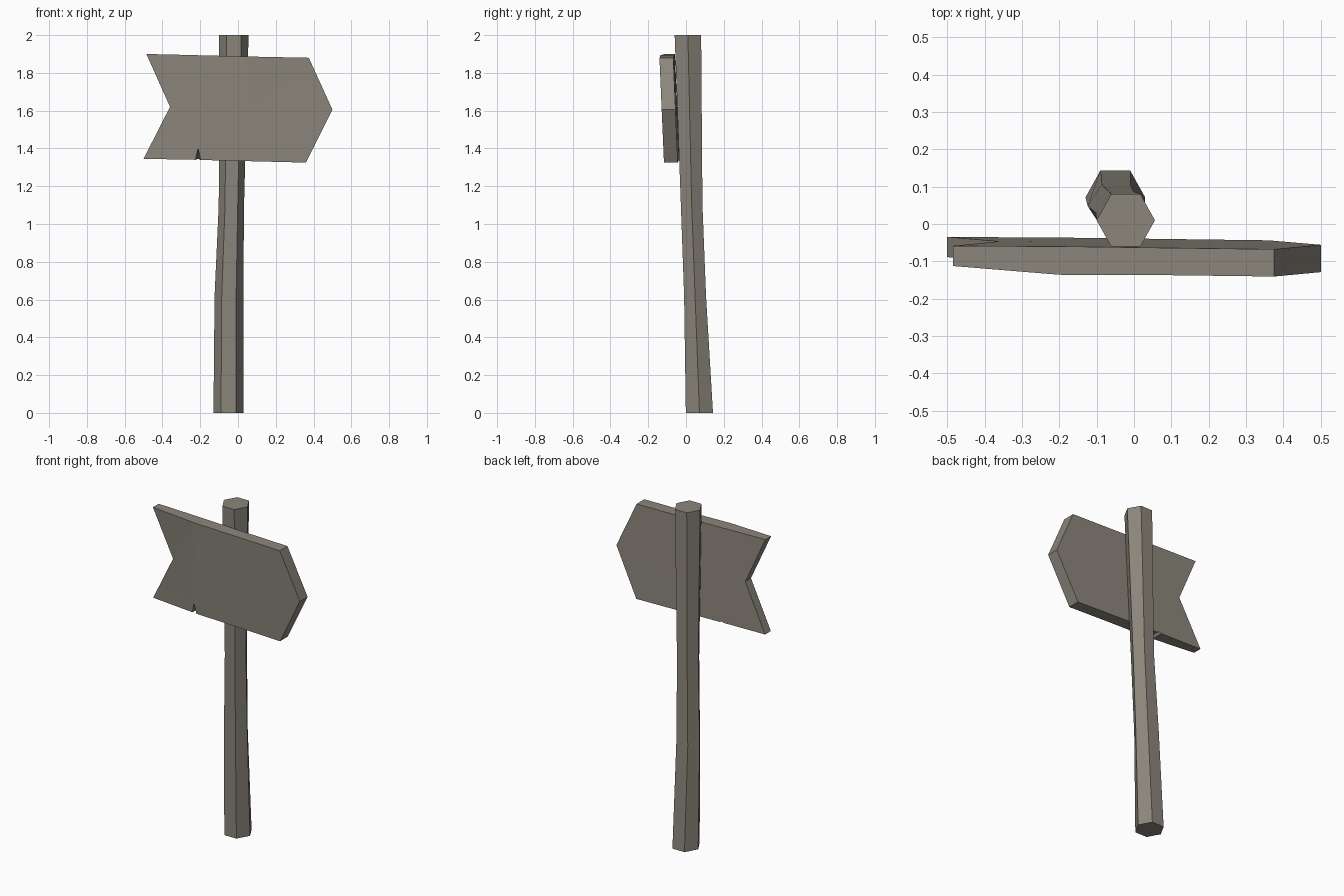
import bpy, bmesh, math

if "Cube" in bpy.data.objects:
    bpy.data.objects.remove(bpy.data.objects["Cube"])

# Weathered wood colour
wood = bpy.data.materials.new("weathered_wood")
wood.diffuse_color = (0.26, 0.24, 0.20, 1.0)
wood.use_nodes = True
wood.node_tree.nodes["Principled BSDF"].inputs["Base Color"].default_value = wood.diffuse_color


def finish(bm, name, angle):
    bmesh.ops.recalc_face_normals(bm, faces=bm.faces)
    me = bpy.data.meshes.new(name)
    bm.to_mesh(me)
    bm.free()
    me.materials.append(wood)
    ob = bpy.data.objects.new(name, me)
    bpy.context.collection.objects.link(ob)
    bpy.ops.object.select_all(action='DESELECT')
    ob.select_set(True)
    bpy.context.view_layer.objects.active = ob
    bpy.ops.object.shade_smooth_by_angle(angle=math.radians(angle))
    return ob


# Post: crooked six-sided pole lofted through rings (z, centre x, centre y, x radius, y radius)
rings = [(0.0, -0.050, 0.071, 0.080, 0.083),
         (0.62, -0.048, 0.048, 0.076, 0.067),
         (1.10, -0.035, 0.030, 0.067, 0.066),
         (2.0, -0.022, 0.010, 0.078, 0.081)]
bm = bmesh.new()
loops = []
for z, cx, cy, rx, ry in rings:
    loops.append([bm.verts.new((cx + rx * math.cos(i * math.pi / 3),
                                cy + ry * math.sin(i * math.pi / 3), z)) for i in range(6)])
for a, b in zip(loops, loops[1:]):
    for i in range(6):
        j = (i + 1) % 6
        bm.faces.new((a[i], a[j], b[j], b[i]))
bm.faces.new(loops[0])
bm.faces.new(loops[-1])
finish(bm, "post", 30)

# Board: columns of top, middle and bottom points (x, z), with front and back depth of the top edge
columns = [([(-0.485, 1.90), (-0.36, 1.62), (-0.50, 1.345)], -0.112, -0.058),
           ([(-0.22, 1.894), (-0.22, 1.615), (-0.225, 1.340)], -0.134, -0.060),
           ([(-0.207, 1.893), (-0.207, 1.615), (-0.212, 1.40)], -0.135, -0.060),
           ([(-0.19, 1.893), (-0.19, 1.615), (-0.197, 1.339)], -0.136, -0.060),
           ([(0.08, 1.886), (0.08, 1.61), (0.08, 1.332)], -0.137, -0.064),
           ([(0.375, 1.88), (0.50, 1.605), (0.36, 1.325)], -0.141, -0.068)]
bm = bmesh.new()
front, back = [], []
for pts, yf, yb in columns:
    front.append([bm.verts.new((x, yf + (1.89 - z) * 0.043, z)) for x, z in pts])
    # the split in the lower edge only cuts the front, so the back edge stays straight
    flat = pts[:2] + [(pts[2][0], min(pts[2][1], 1.345))]
    back.append([bm.verts.new((x, yb + (1.89 - z) * 0.043, z)) for x, z in flat])
last = len(columns) - 1
for i in range(last):
    for side in (front, back):
        for r in range(2):
            bm.faces.new((side[i][r], side[i + 1][r], side[i + 1][r + 1], side[i][r + 1]))
    for r in (0, 2):
        bm.faces.new((front[i][r], front[i + 1][r], back[i + 1][r], back[i][r]))
for c in (0, last):
    for r in range(2):
        bm.faces.new((front[c][r], front[c][r + 1], back[c][r + 1], back[c][r]))
finish(bm, "arrow_board", 30)
